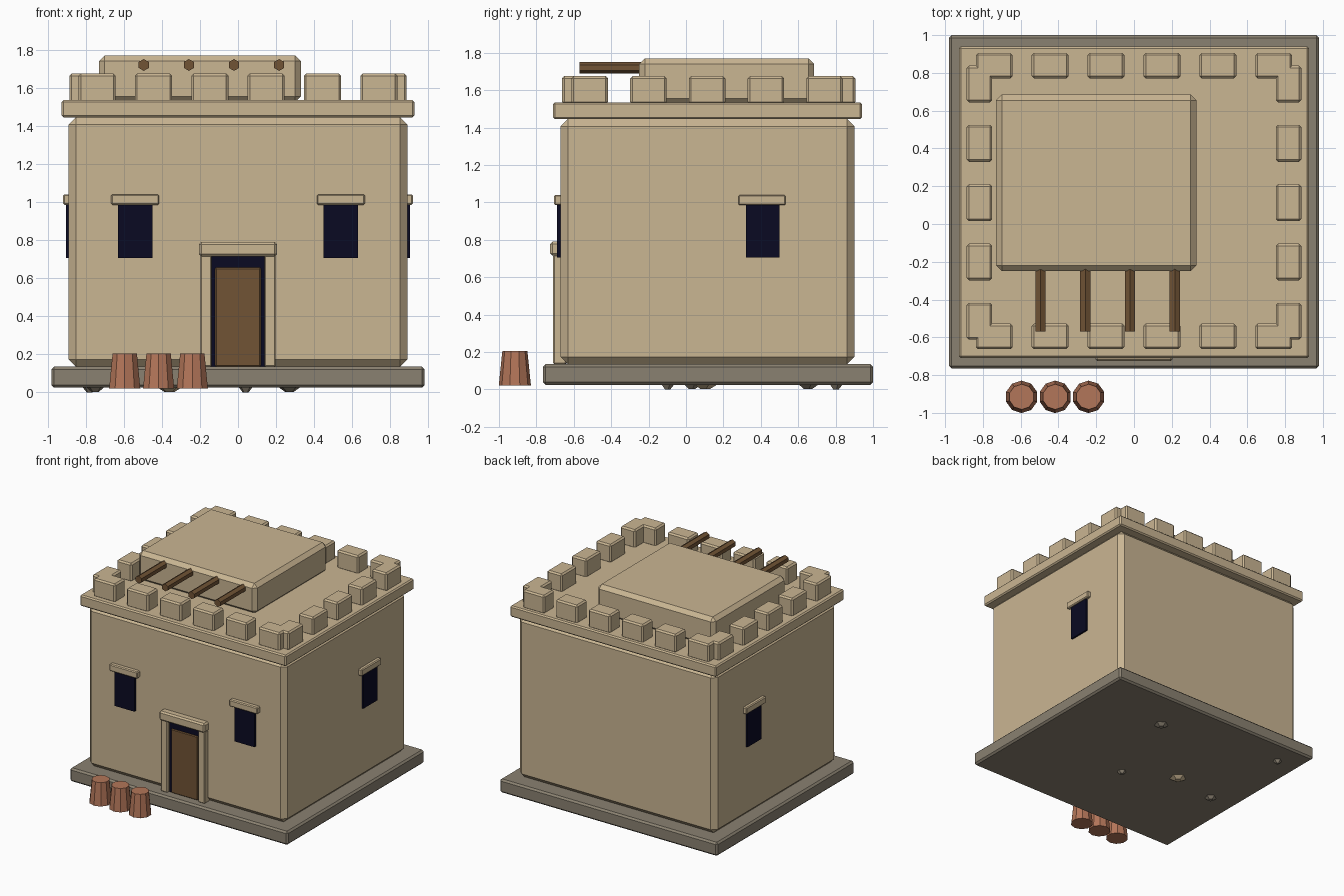
import bpy, bmesh, math
from mathutils import Matrix, Vector

if "Cube" in bpy.data.objects:
    bpy.data.objects.remove(bpy.data.objects["Cube"])


def material(name, rgb):
    m = bpy.data.materials.new(name)
    m.diffuse_color = (*rgb, 1)
    m.use_nodes = True
    m.node_tree.nodes["Principled BSDF"].inputs["Base Color"].default_value = m.diffuse_color
    return m


SAND = material("sand_plaster", (0.59, 0.465, 0.29))
STONE = material("grey_stone", (0.255, 0.22, 0.165))
DARK = material("dark_opening", (0.003, 0.003, 0.016))
WOOD = material("brown_wood", (0.165, 0.088, 0.036))
CLAY = material("red_clay", (0.45, 0.18, 0.10))


def finish(bm, name, mat):
    me = bpy.data.meshes.new(name)
    bm.to_mesh(me)
    bm.free()
    me.materials.append(mat)
    ob = bpy.data.objects.new(name, me)
    bpy.context.collection.objects.link(ob)
    return ob


def box(name, xs, ys, zs, mat, bevel=0.0):
    """Chamfered box given by its extents along each axis."""
    bm = bmesh.new()
    bmesh.ops.create_cube(bm, size=1)
    lo = Vector((xs[0], ys[0], zs[0]))
    hi = Vector((xs[1], ys[1], zs[1]))
    for v in bm.verts:
        v.co = Vector(lo[i] + (v.co[i] + 0.5) * (hi[i] - lo[i]) for i in range(3))
    if bevel:
        bmesh.ops.bevel(bm, geom=bm.edges[:], offset=bevel, segments=1,
                        affect='EDGES', profile=0.5)
    return finish(bm, name, mat)


def frustum(name, centre, r1, r2, depth, sides, mat, rot=Matrix()):
    bm = bmesh.new()
    bmesh.ops.create_cone(bm, cap_ends=True, segments=sides, radius1=r1,
                          radius2=r2, depth=depth,
                          matrix=Matrix.Translation(centre) @ rot)
    return finish(bm, name, mat)


# Main masses
box("plinth", (-0.98, 0.98), (-0.765, 1.0), (0.03, 0.14), STONE, 0.014)
box("walls", (-0.89, 0.89), (-0.67, 0.90), (0.14, 1.45), SAND, 0.038)
box("cornice", (-0.927, 0.927), (-0.71, 0.94), (1.45, 1.54), SAND, 0.01)
box("roof_room", (-0.73, 0.33), (-0.25, 0.685), (1.53, 1.775), SAND, 0.03)


# Battlements around the roof edge
def merlon(x, y, w, d):
    box("merlon", (x - w / 2, x + w / 2), (y - d / 2, y + d / 2),
        (1.53, 1.68), SAND, 0.012)


for y in (-0.595, 0.838):
    for i in range(6):
        merlon(-0.74 + i * 0.296, y, 0.195, 0.135)
for x in (-0.818, 0.818):
    for i in range(5):
        merlon(x, -0.515 + i * 0.314, 0.135, 0.195)

# Projecting roof beams
for i in range(4):
    frustum("roof_beam", (-0.495 + i * 0.237, -0.37, 1.725), 0.031, 0.031, 0.4, 6,
            WOOD, Matrix.Rotation(math.pi / 2, 4, 'X') @ Matrix.Rotation(math.pi / 2, 4, 'Z')
            @ Matrix.Rotation(math.pi / 2, 4, 'Z'))

# Windows and lintels, two in front and one on each side
for s in (-1, 1):
    c = 0.54 * s
    box("front_window", (c - 0.09, c + 0.09), (-0.69, -0.65), (0.71, 0.995), DARK)
    box("front_lintel", (c - 0.126, c + 0.126), (-0.705, -0.65), (0.99, 1.045), SAND, 0.007)
    box("side_window", sorted((0.87 * s, 0.904 * s)), (0.32, 0.50), (0.71, 0.995), DARK)
    box("side_lintel", sorted((0.87 * s, 0.918 * s)), (0.28, 0.533), (0.99, 1.045), SAND, 0.007)

# Doorway
box("door_opening", (-0.145, 0.145), (-0.682, -0.64), (0.14, 0.725), DARK)
box("door", (-0.12, 0.12), (-0.692, -0.66), (0.14, 0.66), WOOD, 0.006)
for s in (-1, 1):
    box("door_post", sorted((0.138 * s, 0.198 * s)), (-0.71, -0.64), (0.14, 0.725), SAND, 0.006)
box("door_lintel", (-0.205, 0.205), (-0.726, -0.64), (0.72, 0.795), SAND, 0.012)

# Clay pots
for x in (-0.595, -0.417, -0.24):
    frustum("clay_pot", (x, -0.915, 0.118), 0.086, 0.067, 0.185, 10, CLAY)

# Small stones poking out under the plinth
for x, y, r, mat in ((0.27, 0.65, 0.06, STONE), (0.04, -0.1, 0.04, STONE),
                     (-0.36, 0.1, 0.07, SAND), (-0.75, 0.03, 0.05, STONE),
                     (-0.78, 0.8, 0.04, STONE)):
    frustum("pebble", (x, y, 0.02), r * 0.4, r, 0.03 if r < 0.05 else 0.025, 5, mat)

# Sit the lowest point on the ground
low = min(v.co.z for o in bpy.data.objects for v in o.data.vertices)
for o in bpy.data.objects:
    o.location.z -= low
